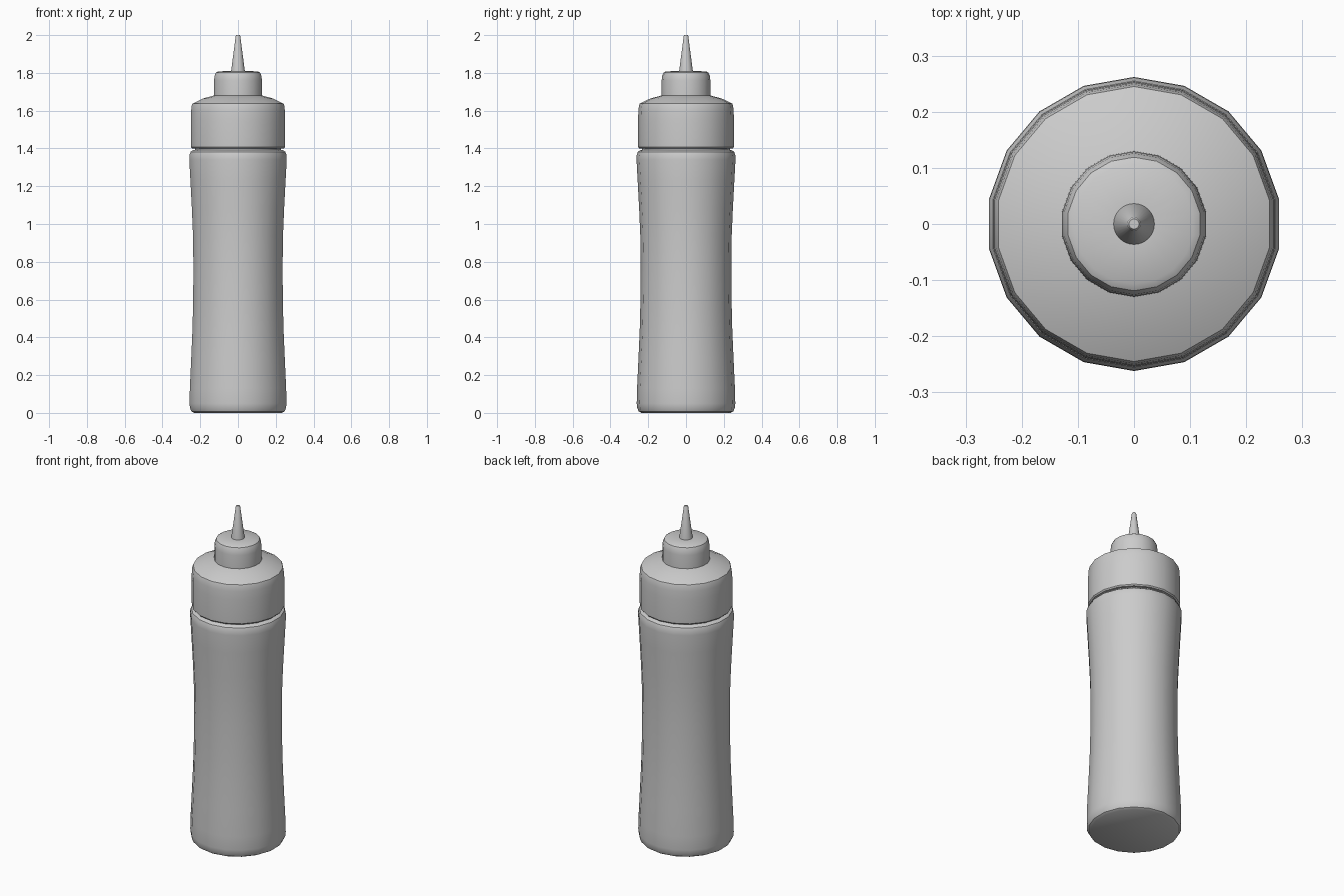
import bpy, bmesh, math

if "Cube" in bpy.data.objects:
    bpy.data.objects.remove(bpy.data.objects["Cube"])


def lathe(name, profile, sides):
    """Revolve a (radius, z) profile around z, with closed ends."""
    bm = bmesh.new()
    rings = []
    for r, z in profile:
        ring = []
        for i in range(sides):
            a = math.pi / 2 + 2 * math.pi * i / sides
            ring.append(bm.verts.new((r * math.cos(a), r * math.sin(a), z)))
        rings.append(ring)
    for lower, upper in zip(rings, rings[1:]):
        for i in range(sides):
            j = (i + 1) % sides
            bm.faces.new((lower[i], lower[j], upper[j], upper[i]))
    bm.faces.new(rings[0][::-1])
    bm.faces.new(rings[-1])
    bmesh.ops.recalc_face_normals(bm, faces=bm.faces[:])
    mesh = bpy.data.meshes.new(name)
    bm.to_mesh(mesh)
    bm.free()
    obj = bpy.data.objects.new(name, mesh)
    bpy.context.collection.objects.link(obj)
    bpy.ops.object.select_all(action='DESELECT')
    obj.select_set(True)
    bpy.context.view_layer.objects.active = obj
    bpy.ops.object.shade_smooth_by_angle(angle=math.radians(32))
    return obj


# Squeezable body with a gentle waist and a short neck
lathe("bottle_body", [
    (0.236, 0.0), (0.25, 0.008), (0.258, 0.025), (0.261, 0.05),
    (0.259, 0.13), (0.252, 0.28), (0.245, 0.44), (0.241, 0.60),
    (0.240, 0.78), (0.242, 0.94), (0.248, 1.08), (0.256, 1.23),
    (0.262, 1.34), (0.261, 1.365), (0.255, 1.382), (0.243, 1.39),
    (0.232, 1.392), (0.232, 1.42),
], 18)

# Screw cap with sloped shoulder and raised collar
lathe("screw_cap", [
    (0.247, 1.400), (0.253, 1.407), (0.254, 1.43), (0.254, 1.55),
    (0.252, 1.60), (0.249, 1.625), (0.245, 1.637), (0.19, 1.664),
    (0.13, 1.680), (0.129, 1.76), (0.126, 1.785), (0.119, 1.801),
    (0.107, 1.808), (0.035, 1.810),
], 18)

# Tapered nozzle
lathe("nozzle", [(0.037, 1.805), (0.012, 1.995), (0.009, 2.0)], 32)
